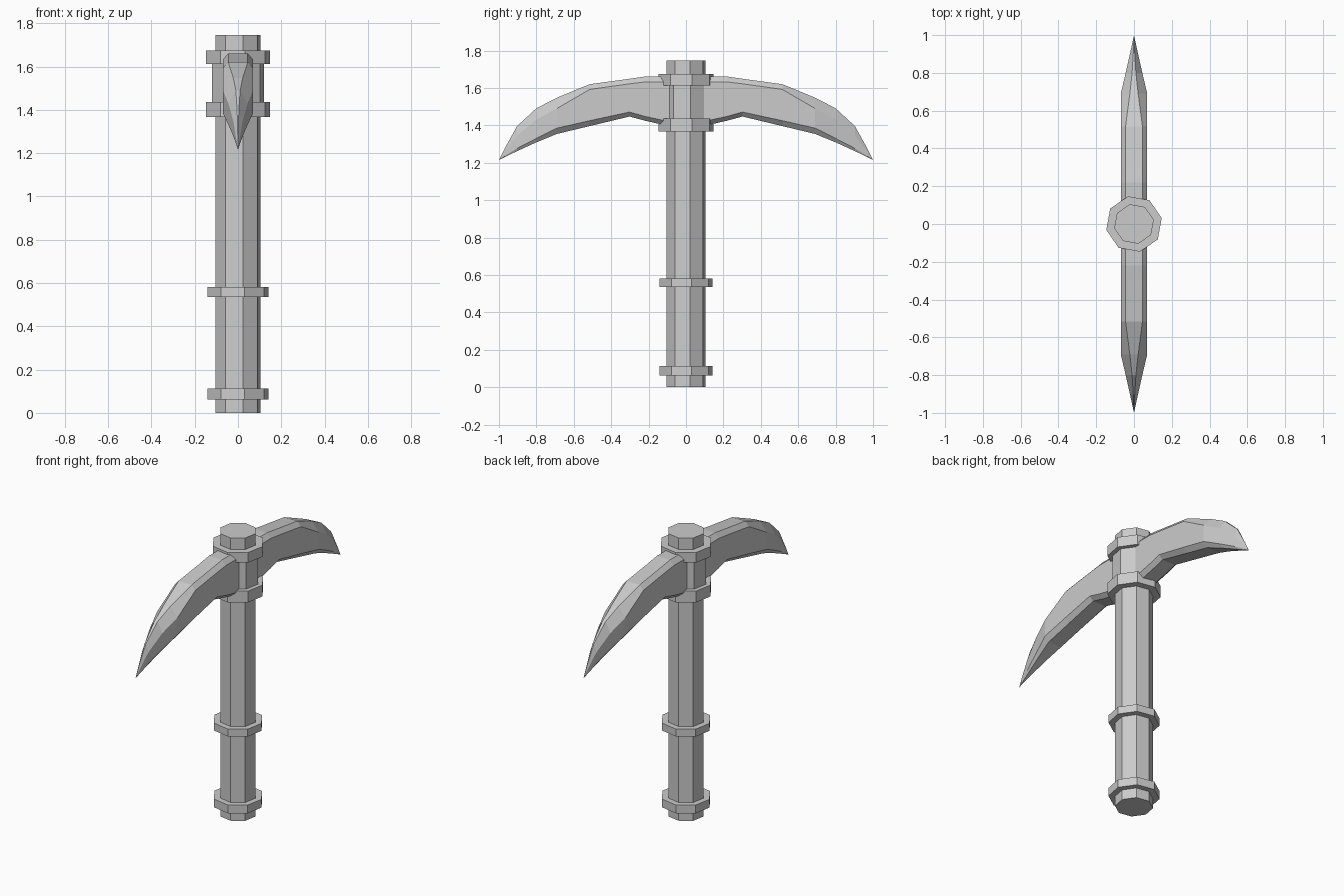
import bpy, bmesh, math

if "Cube" in bpy.data.objects:
    bpy.data.objects.remove(bpy.data.objects["Cube"])


def octagon(name, radius, z0, z1):
    """Upright eight-sided prism, turned 12 degrees like the shaft."""
    bpy.ops.mesh.primitive_cylinder_add(vertices=8, radius=radius, depth=z1 - z0,
                                        location=(0, 0, (z0 + z1) / 2))
    ob = bpy.context.object
    ob.name = name
    # cylinder starts with a vertex on +y, so 12 degrees from an axis
    ob.rotation_euler.z = math.radians(12)
    return ob


# Shaft, head sleeve and collars
octagon("handle", 0.107, 0.0, 1.746)
octagon("head_sleeve", 0.122, 1.43, 1.62)
octagon("bottom_collar", 0.144, 0.062, 0.113)
octagon("grip_collar", 0.144, 0.536, 0.582)
octagon("lower_head_collar", 0.15, 1.367, 1.437)
octagon("upper_head_collar", 0.15, 1.612, 1.675)

# Pick sections: y, top z, upper side z, lower side z, bottom z,
# top half width, side half width, bottom half width
SECTIONS = [
    (0.00, 1.661, 1.632, 1.400, 1.375, 0.045, 0.07, 0.045),
    (0.22, 1.661, 1.632, 1.448, 1.425, 0.045, 0.07, 0.045),
    (0.302, 1.649, 1.622, 1.471, 1.447, 0.045, 0.07, 0.045),
    (0.515, 1.620, 1.592, 1.425, 1.396, 0.045, 0.07, 0.045),
    (0.69, 1.548, 1.490, 1.385, 1.354, 0.022, 0.07, 0.045),
    (0.80, 1.491, 1.430, 1.330, 1.309, 0.010, 0.044, 0.028),
    (0.903, 1.396, 1.345, 1.277, 1.262, 0.004, 0.021, 0.013),
    (0.968, 1.279, 1.260, 1.236, 1.231, 0.001, 0.007, 0.004),
]
TIP = (0, 1.0, 1.215)


def section_ring(bm, s, sign):
    y, t, u, l, b, wt, ws, wb = s
    half = [(wt, t), (ws, u), (ws, l), (wb, b)]
    loop = half + [(-x, z) for x, z in reversed(half)]
    return [bm.verts.new((x, sign * y, z)) for x, z in loop]


# Double-pointed pick head, lofted from tip to tip
bm = bmesh.new()
rings = [section_ring(bm, s, -1) for s in reversed(SECTIONS[1:])]
rings += [section_ring(bm, s, 1) for s in SECTIONS]
for a, b in zip(rings, rings[1:]):
    for i in range(8):
        j = (i + 1) % 8
        bm.faces.new((a[i], a[j], b[j], b[i]))
for ring, sign in ((rings[0], -1), (rings[-1], 1)):
    tip = bm.verts.new((TIP[0], sign * TIP[1], TIP[2]))
    for i in range(8):
        bm.faces.new((ring[i], ring[(i + 1) % 8], tip))
bmesh.ops.recalc_face_normals(bm, faces=bm.faces)
mesh = bpy.data.meshes.new("pick_head")
bm.to_mesh(mesh)
bm.free()
bpy.context.collection.objects.link(bpy.data.objects.new("pick_head", mesh))
